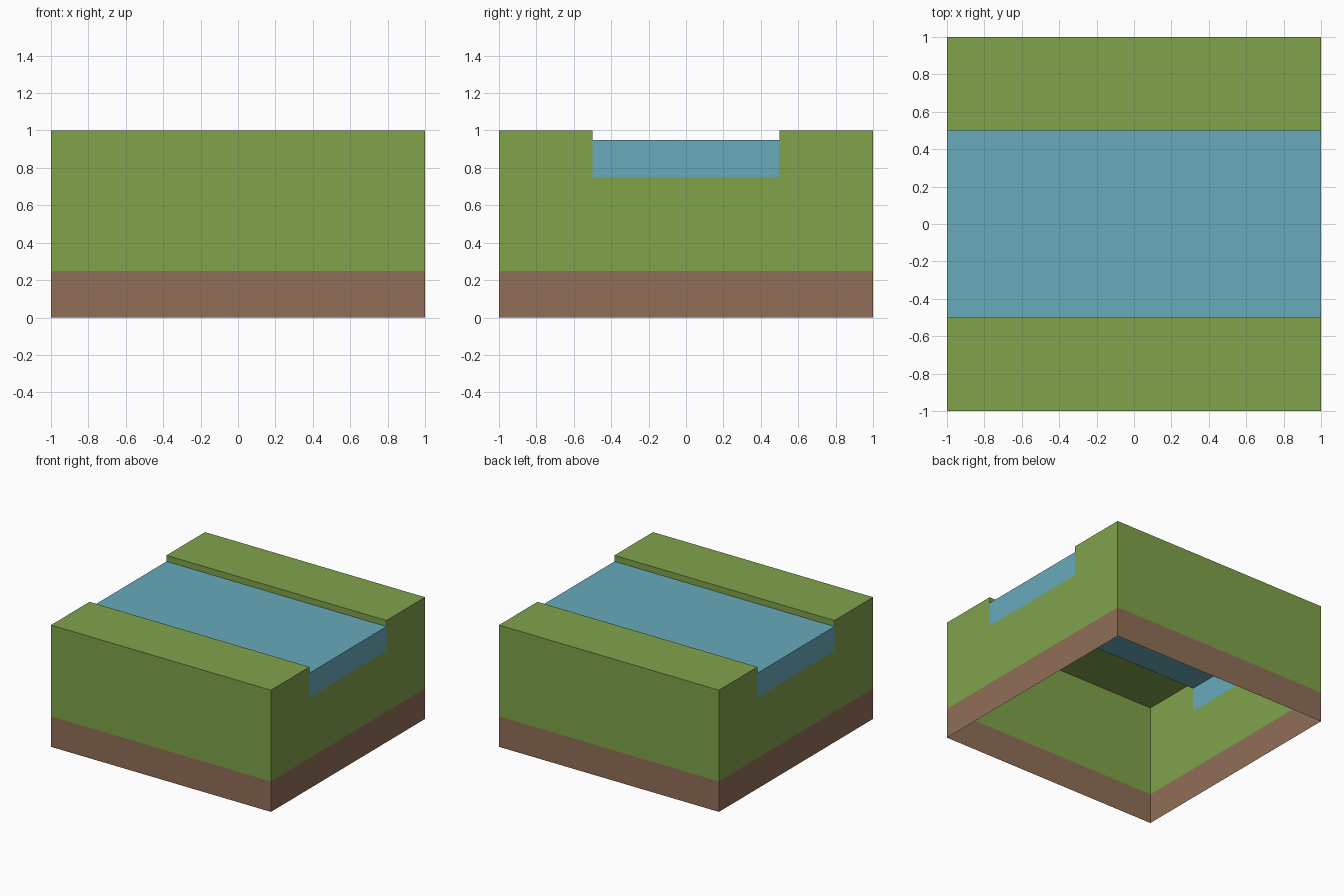
import bpy, bmesh

if "Cube" in bpy.data.objects:
    bpy.data.objects.remove(bpy.data.objects["Cube"])


def srgb(r, g, b):
    def lin(c):
        c /= 255
        return c / 12.92 if c <= 0.04045 else ((c + 0.055) / 1.055) ** 2.4
    return (lin(r), lin(g), lin(b), 1.0)


def material(name, rgb):
    m = bpy.data.materials.new(name)
    m.diffuse_color = srgb(*rgb)
    m.use_nodes = True
    m.node_tree.nodes["Principled BSDF"].inputs["Base Color"].default_value = m.diffuse_color
    return m


def build(name, polygons, mat):
    """Make one welded sheet object from polygons, facing outwards."""
    bm = bmesh.new()
    for poly in polygons:
        bm.faces.new([bm.verts.new(p) for p in poly])
    bmesh.ops.remove_doubles(bm, verts=bm.verts[:], dist=1e-5)
    bmesh.ops.recalc_face_normals(bm, faces=bm.faces[:])
    bm.normal_update()
    outward = sum(f.normal.dot(f.calc_center_median()) * f.calc_area() for f in bm.faces)
    if outward < 0:
        bmesh.ops.reverse_faces(bm, faces=bm.faces[:])
    mesh = bpy.data.meshes.new(name)
    bm.to_mesh(mesh)
    bm.free()
    mesh.materials.append(mat)
    obj = bpy.data.objects.new(name, mesh)
    bpy.context.collection.objects.link(obj)


def sweep_x(profile):
    """Quads along x following an open (y, z) profile."""
    return [[(-1, *a), (1, *a), (1, *b), (-1, *b)] for a, b in zip(profile, profile[1:])]


def sweep_y(profile, half):
    """Quads along y following an open (x, z) profile."""
    return [[(a[0], -half, a[1]), (a[0], half, a[1]), (b[0], half, b[1]), (b[0], -half, b[1])]
            for a, b in zip(profile, profile[1:])]


SOIL, BED, WATER, TOP = 0.25, 0.75, 0.95, 1.0
grass = material("grass green", (128, 162, 75))
soil = material("soil brown", (143, 110, 87))
water = material("water blue", (104, 170, 187))

# Soil band: four walls, open above and below
soil_walls = []
for s in (-1, 1):
    soil_walls += sweep_x([(s, 0), (s, SOIL)])
    soil_walls += sweep_y([(s, 0), (s, SOIL)], 1)
build("soil_band", soil_walls, soil)

# Grass banks: outer wall, top and short lip down to the water, plus notched ends
half_profile = [(1, SOIL), (1, TOP), (0.5, TOP), (0.5, WATER)]
mirrored = [(-y, z) for y, z in half_profile]
outline = half_profile + [(0.5, BED), (-0.5, BED)] + mirrored[::-1]
banks = sweep_x(half_profile) + sweep_x(mirrored)
banks += [[(s, y, z) for y, z in outline] for s in (-1, 1)]
build("grass_banks", banks, grass)

# River: surface with an end face at each side, open underneath
build("river_water", sweep_y([(-1, BED), (-1, WATER), (1, WATER), (1, BED)], 0.5), water)
